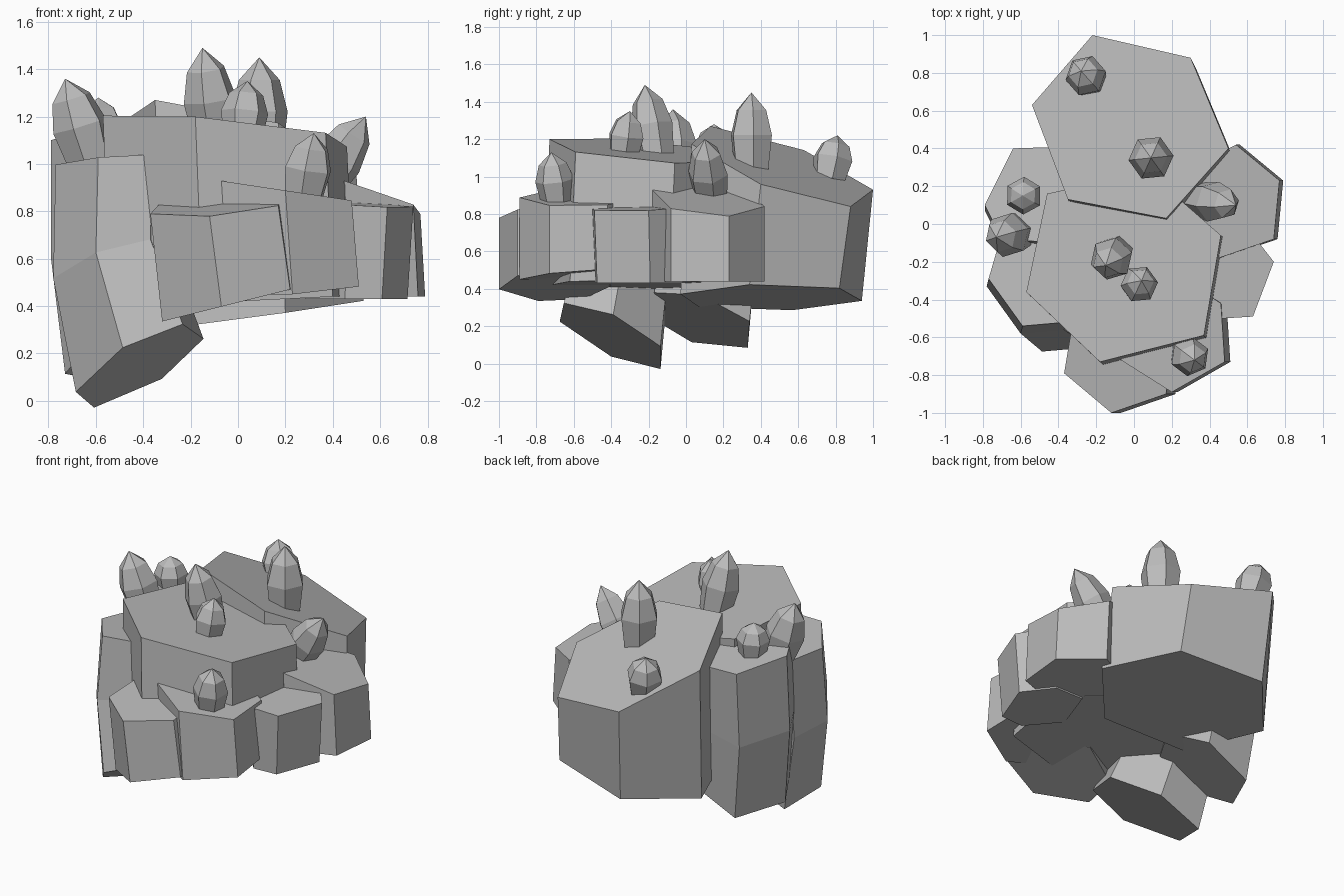
import bpy
import bmesh
import math
from mathutils import Vector

default_cube = bpy.data.objects.get("Cube")
if default_cube:
    bpy.data.objects.remove(default_cube, do_unlink=True)

# One plain stone colour
stone = bpy.data.materials.new("grey stone")
stone.use_nodes = True
stone_colour = (0.5, 0.5, 0.5, 1)
stone.diffuse_color = stone_colour
stone.node_tree.nodes["Principled BSDF"].inputs["Base Color"].default_value = stone_colour


def finish(name, bm):
    """Turn a bmesh into a flat-shaded stone object."""
    bmesh.ops.recalc_face_normals(bm, faces=bm.faces)
    mesh = bpy.data.meshes.new(name)
    bm.to_mesh(mesh)
    bm.free()
    mesh.materials.append(stone)
    obj = bpy.data.objects.new(name, mesh)
    bpy.context.collection.objects.link(obj)
    return obj


def bridge(bm, lower, upper):
    """Join two rings of equal size with side faces."""
    count = len(lower)
    for i in range(count):
        j = (i + 1) % count
        bm.faces.new((lower[i], lower[j], upper[j], upper[i]))


def plane_height(plane, x, y):
    height, slope_x, slope_y = plane
    return height + slope_x * x + slope_y * y


def column(name, outline, top, bottom, shift, spread=1, bend=None):
    """Six-sided stone: a top outline cut by a sloped plane and carried
    down to a second sloped plane, with an optional bent middle ring."""
    bm = bmesh.new()
    points = [Vector(p) for p in outline]
    centre = sum(points, Vector((0, 0))) / len(points)
    head = [Vector((p.x, p.y, plane_height(top, p.x, p.y))) for p in points]
    foot = []
    for p in points:
        q = centre + (p - centre) * spread + Vector(shift)
        foot.append(Vector((q.x, q.y, plane_height(bottom, q.x, q.y))))
    rings = [foot, head]
    if bend:
        middle = [Vector((h.x + bend[0], h.y + bend[1], (h.z + f.z) / 2))
                  for h, f in zip(head, foot)]
        rings.insert(1, middle)
    rings = [[bm.verts.new(co) for co in ring] for ring in rings]
    for lower, upper in zip(rings, rings[1:]):
        bridge(bm, lower, upper)
    bm.faces.new(rings[0])
    bm.faces.new(rings[-1])
    return finish(name, bm)


def crystal(name, base, tip, radius, turn=0.0, sides=6):
    """Pointed crystal: swelling rings along a leaning axis."""
    bm = bmesh.new()
    base, tip = Vector(base), Vector(tip)
    axis = tip - base
    facing = Vector((0, 0, 1)).rotation_difference(axis)
    rings = []
    for along, width in ((-0.15, 0.8), (0.4, 1), (0.75, 0.72)):
        ring = []
        for i in range(sides):
            angle = turn + math.tau * i / sides
            around = Vector((math.cos(angle), math.sin(angle), 0)) * radius * width
            ring.append(bm.verts.new(base + axis * along + facing @ around))
        rings.append(ring)
    for lower, upper in zip(rings, rings[1:]):
        bridge(bm, lower, upper)
    bm.faces.new(rings[0])
    point = bm.verts.new(tip)
    for i in range(sides):
        bm.faces.new((rings[-1][i], rings[-1][(i + 1) % sides], point))
    return finish(name, bm)


# Two large columns
column("back_column",
       outline=[(-.22, 1), (.3, .88), (.5, .4), (.17, .03), (-.35, .13), (-.54, .63)],
       top=(1.227, -.254, -.353), bottom=(.345, .135, .017), shift=(.03, -.06))
column("centre_column",
       outline=[(-.57, -.36), (-.18, -.73), (.37, -.59), (.46, -.06), (.07, .28), (-.46, .16)],
       top=(1.113, -.1, -.094), bottom=(.42, .05, 0), shift=(.03, -.03))

# Tall bent columns that reach lowest
column("right_front_column",
       outline=[(-.77, -.29), (-.59, -.54), (-.36, -.52), (-.28, -.28), (-.44, -.05), (-.7, -.05)],
       top=(1.02, .06, -.08), bottom=(.178, .424, -.375), shift=(.11, -.11),
       spread=1.1, bend=(-.01, -.04))
column("right_back_column",
       outline=[(-.79, .1), (-.64, .4), (-.35, .41), (-.25, .15), (-.4, -.1), (-.7, -.08)],
       top=(1.115, 0, -.15), bottom=(.49, .5, -.35), shift=(.06, -.07), bend=(0, -.03))

# Short columns along the front and left
column("front_column",
       outline=[(-.37, -.79), (-.12, -1), (.17, -.9), (.2, -.6), (-.05, -.4), (-.33, -.55)],
       top=(.956, .098, .165), bottom=(.415, .25, 0), shift=(.05, 0))
column("left_front_column",
       outline=[(-.07, -.72), (.2, -.89), (.48, -.73), (.46, -.42), (.2, -.25), (-.06, -.42)],
       top=(.918, -.15, 0), bottom=(.505, .07, .08), shift=(.03, 0))
column("left_column",
       outline=[(.47, -.5), (.63, -.49), (.74, -.2), (.6, -.02), (.4, -.02), (.3, -.3)],
       top=(.87, -.06, .03), bottom=(.43, 0, 0), shift=(-.02, .01), spread=.98)
column("left_back_column",
       outline=[(.45, -.18), (.74, -.08), (.77, .23), (.54, .42), (.3, .3), (.22, -.02)],
       top=(1.05, -.31, -.1), bottom=(.44, 0, 0), shift=(.02, 0))

# Crystals growing from the column tops
crystal("centre_tall_crystal", base=(-.1, -.16, 1.13), tip=(-.15, -.22, 1.49), radius=.115, turn=.3)
crystal("centre_small_crystal", base=(.02, -.33, 1.13), tip=(.04, -.3, 1.35), radius=.1, turn=.1)
crystal("back_tall_crystal", base=(.09, .35, 1.07), tip=(.09, .35, 1.45), radius=.12, turn=.1)
crystal("back_edge_crystal", base=(-.24, .77, 1.01), tip=(-.28, .81, 1.22), radius=.11, turn=.2)
crystal("front_crystal", base=(.28, -.69, .88), tip=(.32, -.72, 1.13), radius=.105, turn=.4)
crystal("left_leaning_crystal", base=(.34, .13, .9), tip=(.54, .1, 1.2), radius=.11, turn=.2)
crystal("right_small_crystal", base=(-.58, .15, 1.1), tip=(-.59, .15, 1.28), radius=.1, turn=.5)
crystal("right_leaning_crystal", base=(-.63, -.05, 1.03), tip=(-.73, -.07, 1.36), radius=.12, turn=.3)
